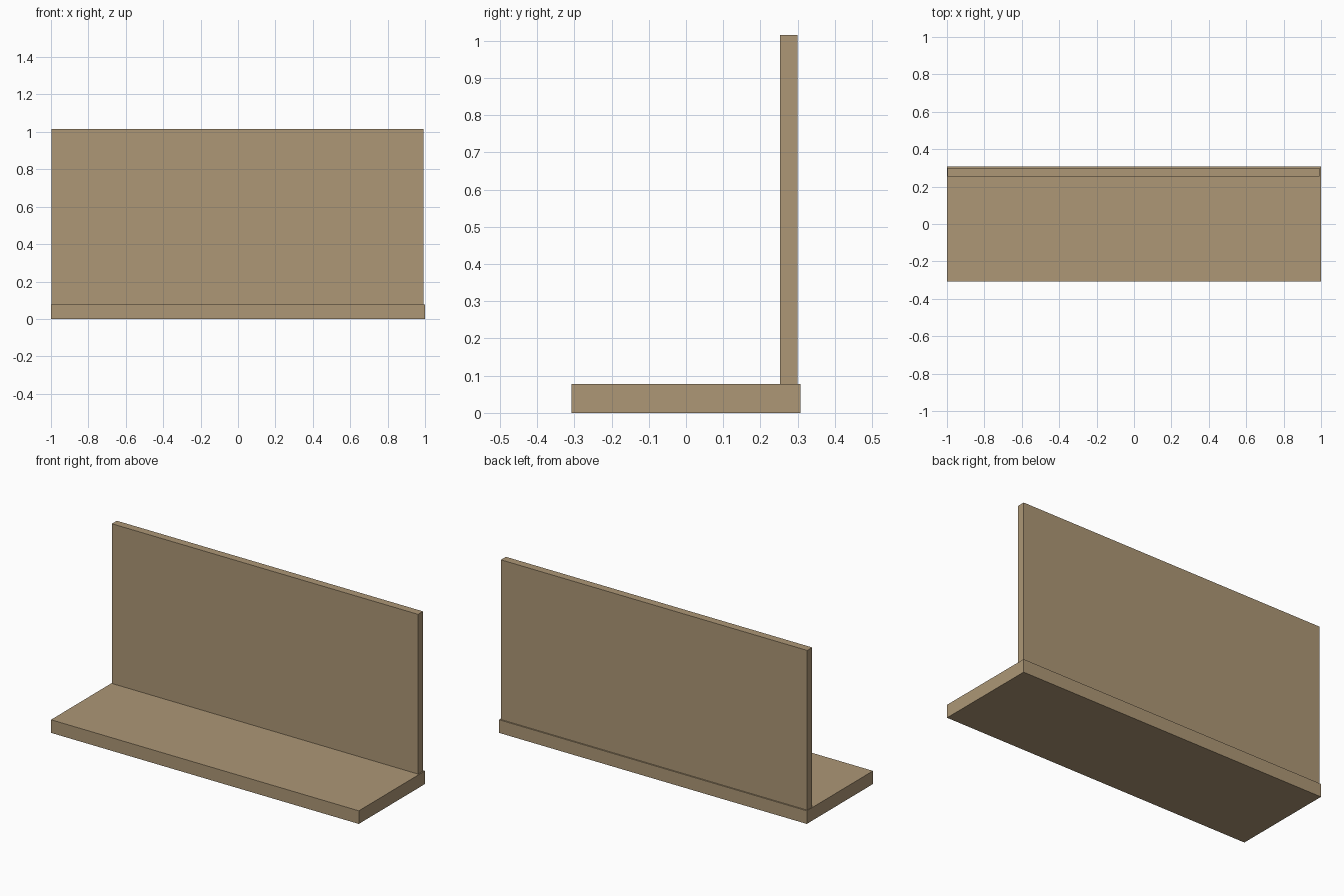
import bpy

cube = bpy.data.objects.get("Cube")
if cube:
    bpy.data.objects.remove(cube, do_unlink=True)

# Single tan material
TAN = (0.418, 0.309, 0.181, 1.0)
tan = bpy.data.materials.new("tan")
tan.use_nodes = True
tan.diffuse_color = TAN
bsdf = next(n for n in tan.node_tree.nodes if n.type == 'BSDF_PRINCIPLED')
bsdf.inputs["Base Color"].default_value = TAN


def box(name, lo, hi):
    """Axis-aligned box between two corners."""
    centre = [(a + b) / 2 for a, b in zip(lo, hi)]
    bpy.ops.mesh.primitive_cube_add(size=1, location=centre)
    ob = bpy.context.object
    ob.name = ob.data.name = name
    ob.scale = [b - a for a, b in zip(lo, hi)]
    bpy.ops.object.transform_apply(location=False, rotation=False, scale=True)
    ob.data.materials.append(tan)
    return ob


BASE_TOP = 0.077

# Flat base slab
box("base_slab", (-1.0, -0.307, 0.0), (1.0, 0.307, BASE_TOP))
# Upright panel near the back edge, set slightly in from the ends
box("upright_panel", (-0.997, 0.253, BASE_TOP), (0.993, 0.299, 1.015))
